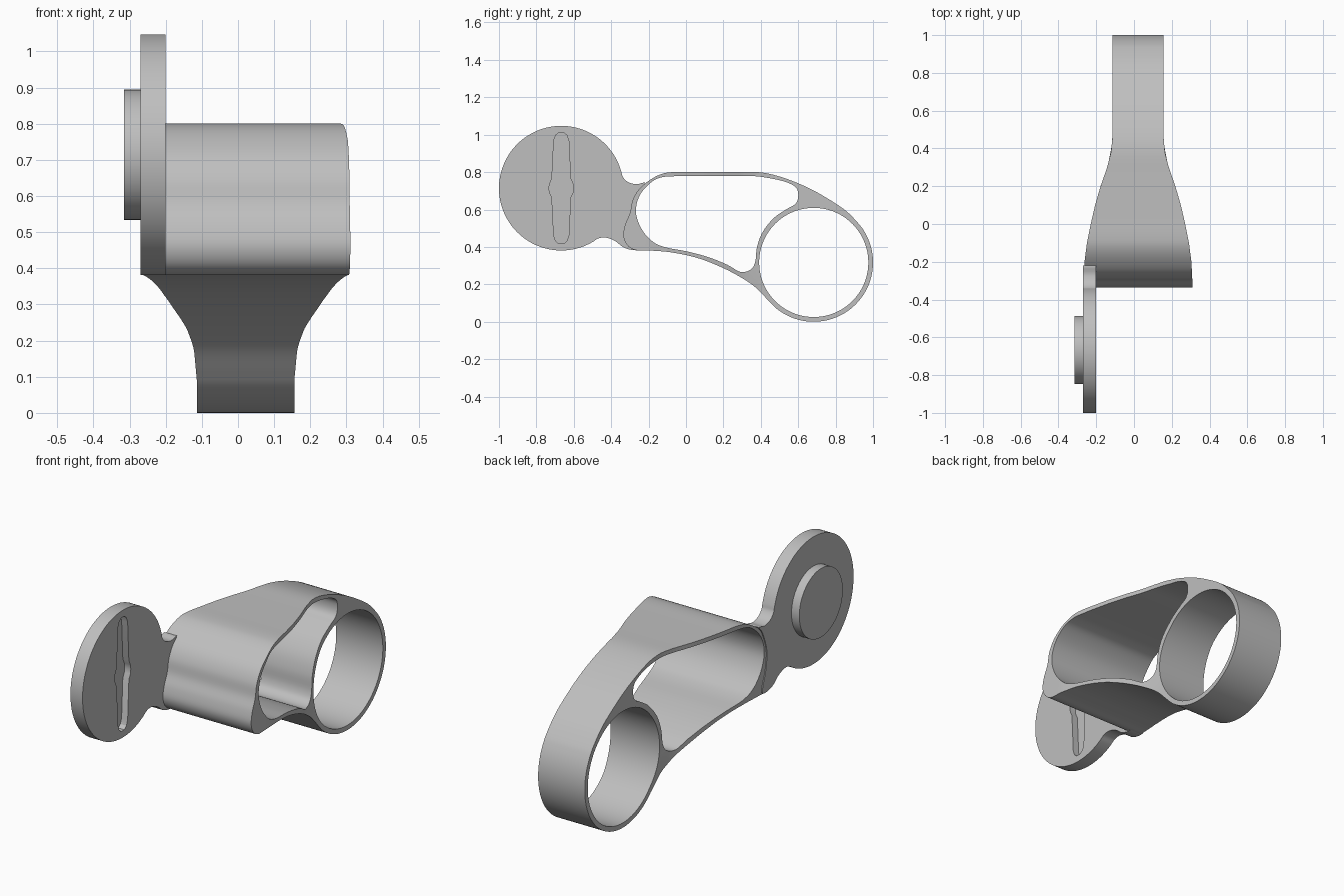
import bpy, bmesh, math
from mathutils import Vector

cube = bpy.data.objects.get("Cube")
if cube:
    bpy.data.objects.remove(cube, do_unlink=True)

grey = bpy.data.materials.new("plain_grey")
grey.use_nodes = True
colour = (0.52, 0.52, 0.52, 1)
grey.diffuse_color = colour
grey.node_tree.nodes["Principled BSDF"].inputs["Base Color"].default_value = colour


def arc(centre, radius, start, end, steps):
    """Points (y, z) along an arc, angles in degrees."""
    angles = [math.radians(start + (end - start) * i / steps) for i in range(steps + 1)]
    return [(centre[0] + radius * math.cos(a), centre[1] + radius * math.sin(a)) for a in angles]


def circle(centre, radius, steps=72):
    return arc(centre, radius, 0, 360, steps)[:-1]


def smooth(points, steps=5):
    """Closed smooth curve through the points."""
    pts = [Vector(p) for p in points]
    n = len(pts)
    out = []
    for i in range(n):
        a, b, c, d = (pts[(i + k) % n] for k in (-1, 0, 1, 2))
        for s in range(steps):
            t = s / steps
            p = (b * 2 + (c - a) * t + (a * 2 - b * 5 + c * 4 - d) * t ** 2
                 + (b * 3 - a - c * 3 + d) * t ** 3) / 2
            out.append(tuple(p))
    return out


def prism(name, loops, front, back, pockets=(), floor=0):
    """Extrude side profiles along x; inner loops are holes, pockets are blind."""
    bm = bmesh.new()

    def rings(profiles):
        made = [[bm.verts.new((0, y, z)) for y, z in p] for p in profiles]
        edges = [[bm.edges.new((r[i - 1], r[i])) for i in range(len(r))] for r in made]
        return made, edges

    def fill(edge_rings):
        bmesh.ops.triangle_fill(bm, use_beauty=True, normal=(1, 0, 0),
                                edges=[e for ring in edge_rings for e in ring])

    def place(made, x_at):
        for ring in made:
            for v in ring:
                v.co.x = x_at(v.co.y)

    near, near_edges = rings(list(loops) + list(pockets))
    fill(near_edges)
    far, far_edges = rings(loops)
    fill(far_edges)
    base, base_edges = rings(pockets)
    for ring in base_edges:
        fill([ring])
    place(near, front)
    place(far, back)
    place(base, lambda y: floor)
    for r, s in zip(near, far + base):
        for i in range(len(r)):
            bm.faces.new((r[i - 1], r[i], s[i], s[i - 1]))
    bmesh.ops.recalc_face_normals(bm, faces=bm.faces)
    mesh = bpy.data.meshes.new(name)
    bm.to_mesh(mesh)
    bm.free()
    mesh.materials.append(grey)
    obj = bpy.data.objects.new(name, mesh)
    bpy.context.collection.objects.link(obj)
    bpy.ops.object.select_all(action='DESELECT')
    obj.select_set(True)
    bpy.context.view_layer.objects.active = obj
    bpy.ops.object.shade_smooth_by_angle(angle=math.radians(30))
    return obj


# Body half width along y: wide at the front, narrow around the ring
WIDTHS = [(-0.34, .29), (-0.2, .283), (-0.1, .27), (0, .25), (.1, .227),
          (.2, .198), (.3, .163), (.38, .143), (.46, .135), (1.1, .135)]


def half_width(y):
    for (y0, w0), (y1, w1) in zip(WIDTHS, WIDTHS[1:]):
        if y <= y1:
            return w0 + (w1 - w0) * (y - y0) / (y1 - y0)
    return WIDTHS[-1][1]


# Hollow body with the ring at the back
MIDDLE = 0.021
RING = (0.683, 0.317)
body_outline = smooth(
    [(-.07, .8), (.03, .8), (.14, .8), (.26, .8), (.38, .8), (.47, .785),
     (.57, .752), (.68, .703), (.8, .632), (.87, .58)]
    + arc(RING, 0.317, 38, -140, 20)
    + [(.37, .185), (.28, .245), (.17, .3), (.05, .344), (-.08, .371),
       (-.2, .381), (-.27, .383), (-.315, .41), (-.335, .46), (-.325, .52),
       (-.3, .58), (-.285, .65), (-.25, .71), (-.19, .76), (-.13, .79)])
window = smooth(
    [(-.05, .778), (.05, .778), (.16, .778), (.27, .778), (.37, .778),
     (.46, .765), (.54, .745), (.59, .715), (.6, .67), (.585, .63), (.54, .603),
     (.47, .555), (.41, .48), (.38, .4), (.37, .32), (.345, .278), (.29, .267),
     (.22, .305), (.12, .345), (.01, .375), (-.11, .398), (-.18, .43),
     (-.24, .5), (-.268, .59), (-.245, .68), (-.18, .75), (-.12, .774)])
prism("hollow_body", [body_outline, window, circle(RING, 0.292)],
      lambda y: MIDDLE + half_width(y), lambda y: MIDDLE - half_width(y))

# Round plate with its neck and blind slot
HUB = (-0.667, 0.714)
plate_outline = smooth(
    arc(HUB, 0.333, 300, 16, 34)
    + [(-.338, .775), (-.31, .747), (-.265, .735), (-.22, .743), (-.25, .7),
       (-.283, .6), (-.275, .5), (-.25, .42), (-.25, .386), (-.29, .384),
       (-.335, .398), (-.38, .432), (-.43, .45), (-.47, .445)], 4)
quarter = [(.066, .0), (.062, .025), (.05, .05), (.04, .255), (.03, .283), (.012, .297)]
half = quarter + [(-y, z) for y, z in reversed(quarter)]
slot = [(HUB[0] + y, HUB[1] + z) for y, z in half]
slot += [(HUB[0] + y, HUB[1] - z) for y, z in reversed(half[1:-1])]
prism("round_plate", [plate_outline], lambda y: -0.2, lambda y: -0.27,
      pockets=[slot], floor=-0.235)

# Boss on the outer side of the plate
prism("plate_boss", [circle(HUB, 0.18)], lambda y: -0.268, lambda y: -0.315)
